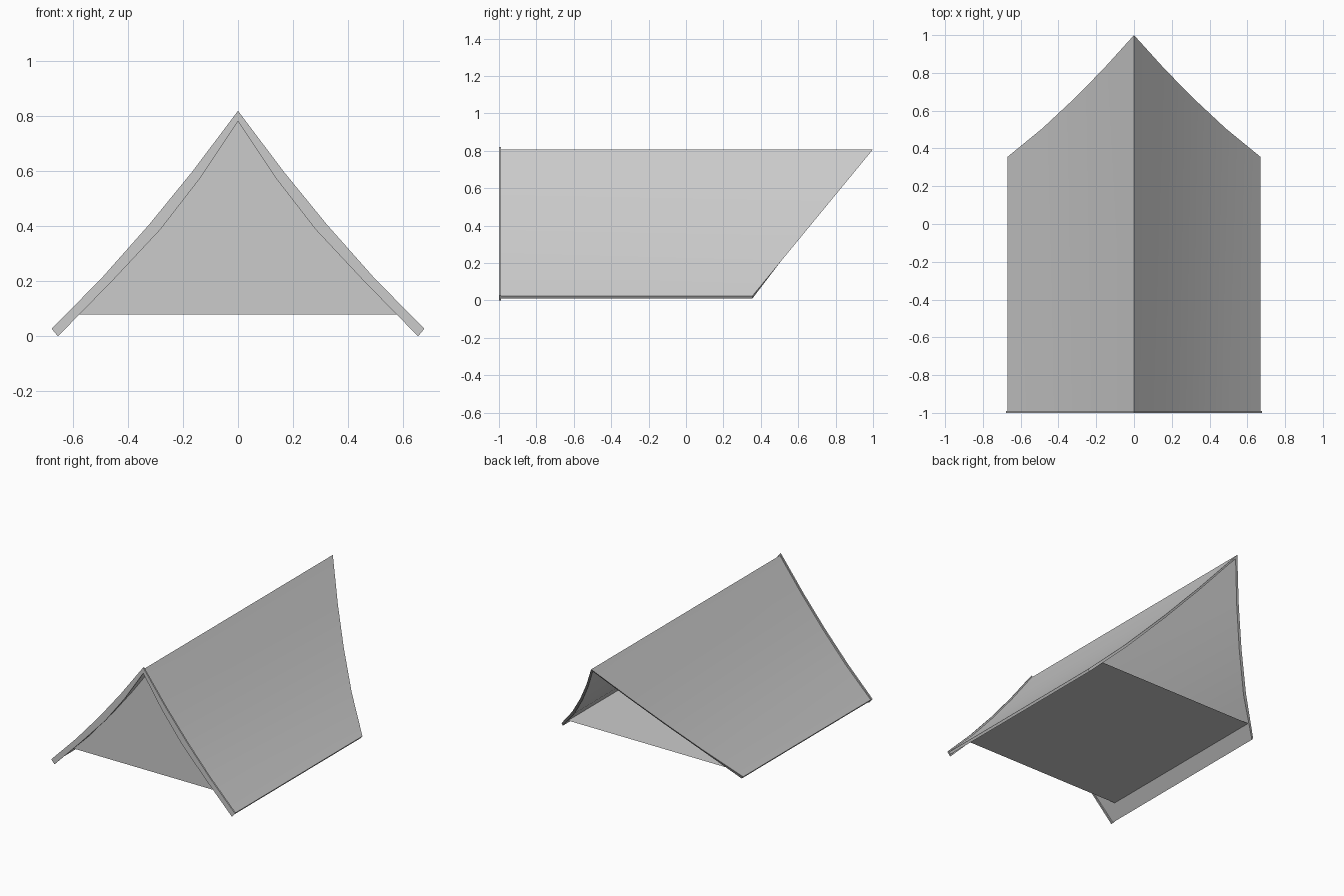
import bpy
import bmesh
import math

cube = bpy.data.objects.get("Cube")
if cube:
    bpy.data.objects.remove(cube)

grey = bpy.data.materials.new("plain grey")
grey.use_nodes = True
COLOUR = (0.6, 0.6, 0.6, 1)
grey.diffuse_color = COLOUR
grey.node_tree.nodes["Principled BSDF"].inputs["Base Color"].default_value = COLOUR

FRONT, GABLE_Y, FLOOR_Z = -1.0, -0.89, 0.08
# Curved half profiles from ridge to eave, as (x, z)
TRIM_OUT = [(0, 0.82), (0.168, 0.597), (0.323, 0.407), (0.495, 0.213), (0.678, 0.027)]
TRIM_IN = [(0, 0.782), (0.138, 0.575), (0.282, 0.389), (0.456, 0.203), (0.655, 0.0)]
ROOF_OUT = [(0, 0.808), (0.16, 0.593), (0.314, 0.402), (0.485, 0.208), (0.67, 0.024)]
ROOF_IN = [(0, 0.788), (0.15, 0.584), (0.303, 0.392), (0.473, 0.197), (0.66, 0.01)]


def full(half):
    """Mirror a half profile into one running from left eave to right eave."""
    return [(-x, z) for x, z in reversed(half[1:])] + half


def raked_y(z):
    """Depth of the slanted rear cut at a height."""
    return 0.355 + max(0, z - 0.024) * 0.645 / 0.784


def finish(name, bm, smooth=False):
    bmesh.ops.recalc_face_normals(bm, faces=bm.faces)
    mesh = bpy.data.meshes.new(name)
    bm.to_mesh(mesh)
    bm.free()
    mesh.materials.append(grey)
    obj = bpy.data.objects.new(name, mesh)
    bpy.context.collection.objects.link(obj)
    if smooth:
        bpy.ops.object.select_all(action='DESELECT')
        obj.select_set(True)
        bpy.context.view_layer.objects.active = obj
        bpy.ops.object.shade_smooth_by_angle(angle=math.radians(30))
    return obj


def shell(name, outer, inner, back):
    """Closed strip between two profiles, running from the front to back(z)."""
    bm = bmesh.new()
    rings = []
    for (xo, zo), (xi, zi) in zip(full(outer), full(inner)):
        corners = [(xo, FRONT, zo), (xo, back(zo), zo), (xi, back(zi), zi), (xi, FRONT, zi)]
        rings.append([bm.verts.new(c) for c in corners])
    for a, b in zip(rings, rings[1:]):
        for i in range(4):
            j = (i + 1) % 4
            bm.faces.new((a[i], a[j], b[j], b[i]))
    bm.faces.new(rings[0])
    bm.faces.new(rings[-1])
    return finish(name, bm, True)


def sheet(name, points):
    bm = bmesh.new()
    bm.faces.new([bm.verts.new(p) for p in points])
    return finish(name, bm)


# Swept roof and the raised trim on its front edge
shell("roof", ROOF_OUT, ROOF_IN, raked_y)
shell("front_trim", TRIM_OUT, TRIM_IN, lambda z: FRONT + 0.01)

# Recessed gable wall, and the floor reaching to the slanted rear
half_width = 0.59
outline = [(-half_width, FLOOR_Z)] + full(ROOF_IN[:-1]) + [(half_width, FLOOR_Z)]
sheet("gable_wall", [(x, GABLE_Y, z) for x, z in outline])
rear = raked_y(FLOOR_Z)
sheet("floor", [(-half_width, GABLE_Y, FLOOR_Z), (half_width, GABLE_Y, FLOOR_Z),
                (half_width, rear, FLOOR_Z), (-half_width, rear, FLOOR_Z)])
